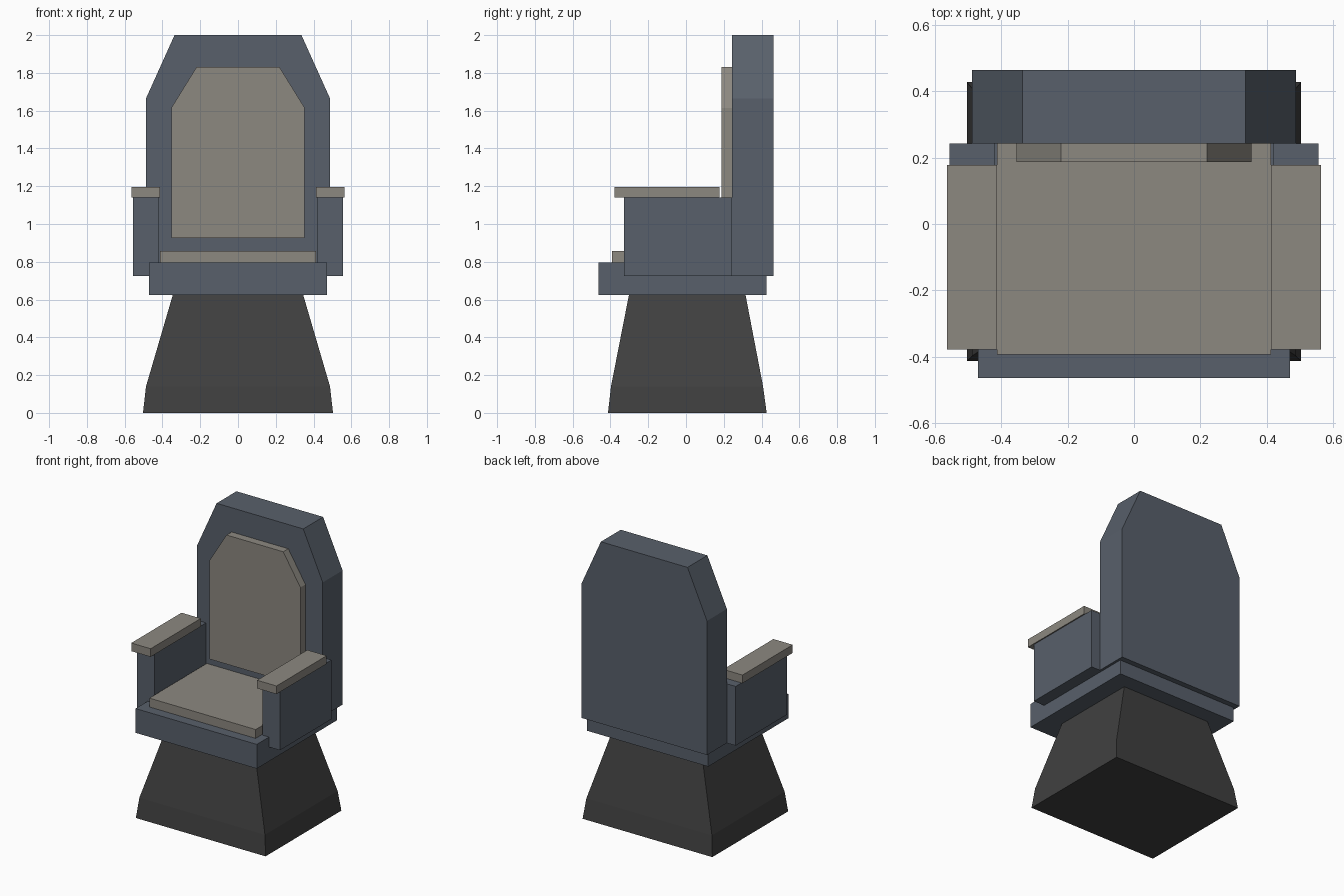
import bpy
import bmesh

cube = bpy.data.objects.get("Cube")
if cube:
    bpy.data.objects.remove(cube, do_unlink=True)


def material(name, color):
    mat = bpy.data.materials.new(name)
    mat.use_nodes = True
    mat.diffuse_color = (*color, 1)
    bsdf = next(n for n in mat.node_tree.nodes if n.type == 'BSDF_PRINCIPLED')
    bsdf.inputs["Base Color"].default_value = (*color, 1)
    return mat


blue = material("slate blue", (0.098, 0.117, 0.147))
beige = material("warm grey padding", (0.262, 0.246, 0.216))
dark = material("charcoal", (0.051, 0.051, 0.051))


def loft(name, rings, mat):
    """Join matching rings of points into a closed, flat-faced solid."""
    bm = bmesh.new()
    loops = [[bm.verts.new(p) for p in ring] for ring in rings]
    for a, b in zip(loops, loops[1:]):
        for i in range(len(a)):
            j = (i + 1) % len(a)
            bm.faces.new((a[i], a[j], b[j], b[i]))
    bm.faces.new(loops[0])
    bm.faces.new(loops[-1])
    bmesh.ops.recalc_face_normals(bm, faces=bm.faces)
    mesh = bpy.data.meshes.new(name)
    bm.to_mesh(mesh)
    bm.free()
    mesh.materials.append(mat)
    obj = bpy.data.objects.new(name, mesh)
    bpy.context.collection.objects.link(obj)
    return obj


def rect(x0, x1, y0, y1, z):
    return [(x0, y0, z), (x1, y0, z), (x1, y1, z), (x0, y1, z)]


def box(name, x, y, z, mat):
    return loft(name, [rect(*x, *y, h) for h in z], mat)


def clipped_panel(name, half, top_half, z, y, mat):
    """Upright slab whose upper corners are cut off."""
    bottom, shoulder, top = z
    right = [(half, bottom), (half, shoulder), (top_half, top)]
    outline = right + [(-x, h) for x, h in reversed(right)]
    return loft(name, [[(x, d, h) for x, h in outline] for d in y], mat)


# Flared pedestal
loft("pedestal", [
    rect(-0.503, 0.503, -0.413, 0.427, 0),
    rect(-0.487, 0.487, -0.397, 0.408, 0.14),
    rect(-0.345, 0.345, -0.302, 0.315, 0.625),
], dark)

# Seat
box("seat_base", (-0.47, 0.47), (-0.463, 0.425), (0.625, 0.795), blue)
box("seat_cushion", (-0.412, 0.412), (-0.393, 0.243), (0.795, 0.857), beige)

# Backrest with its raised padding
clipped_panel("backrest", 0.487, 0.336, (0.725, 1.665, 2.0), (0.243, 0.463), blue)
clipped_panel("back_cushion", 0.353, 0.22, (0.925, 1.615, 1.83), (0.187, 0.243), beige)

# Armrests
for side, s in (("left", 1), ("right", -1)):
    box(side + "_armrest", (s * 0.418, s * 0.555), (-0.328, 0.243), (0.725, 1.14), blue)
    box(side + "_arm_pad", (s * 0.413, s * 0.563), (-0.378, 0.178), (1.14, 1.197), beige)
